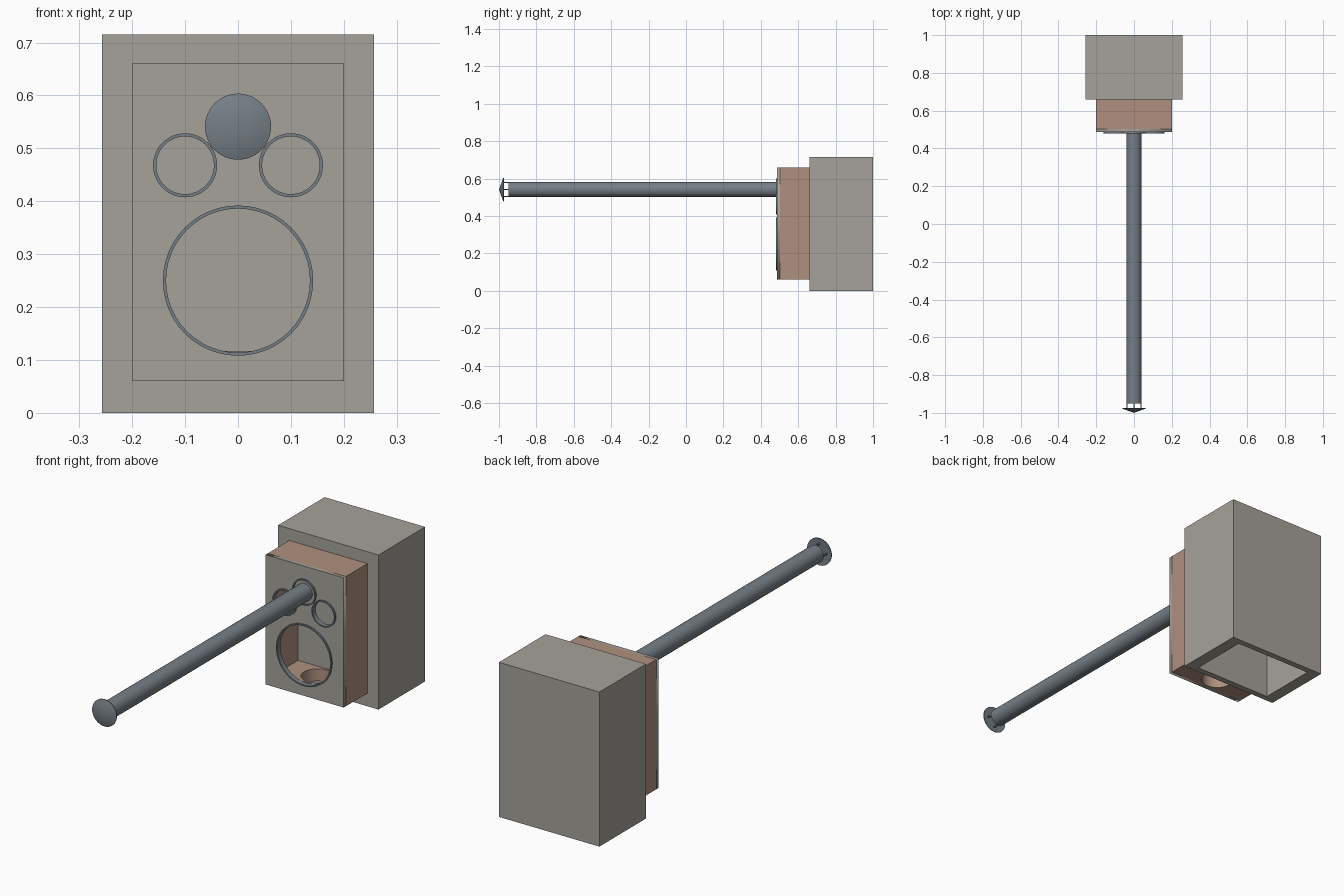
import bpy, bmesh, math
from mathutils import Matrix, Vector

if "Cube" in bpy.data.objects:
    bpy.data.objects.remove(bpy.data.objects["Cube"])


def material(name, rgb):
    m = bpy.data.materials.new(name)
    m.use_nodes = True
    m.diffuse_color = (*rgb, 1)
    m.node_tree.nodes["Principled BSDF"].inputs["Base Color"].default_value = (*rgb, 1)
    return m


GREY = material("warm_grey", (0.38, 0.36, 0.32))
BROWN = material("clay_brown", (0.43, 0.28, 0.21))
STEEL = material("blue_steel", (0.18, 0.215, 0.245))


def finish(name, bm, mat, smooth=False):
    bmesh.ops.recalc_face_normals(bm, faces=bm.faces)
    mesh = bpy.data.meshes.new(name)
    bm.to_mesh(mesh)
    bm.free()
    mesh.materials.append(mat)
    ob = bpy.data.objects.new(name, mesh)
    bpy.context.collection.objects.link(ob)
    if smooth:
        bpy.ops.object.select_all(action='DESELECT')
        ob.select_set(True)
        bpy.context.view_layer.objects.active = ob
        bpy.ops.object.shade_smooth_by_angle(angle=math.radians(35))
    return ob


def box_bmesh(lo, hi):
    lo, hi = Vector(lo), Vector(hi)
    bm = bmesh.new()
    bmesh.ops.create_cube(bm, size=1, matrix=Matrix.Translation((lo + hi) / 2)
                          @ Matrix.Diagonal((*(hi - lo), 1)))
    return bm


def lathe(name, profile, mat, x, z, steps=48):
    """Revolve a closed (radius, y) profile about an axis along y."""
    bm = bmesh.new()
    verts = [bm.verts.new((x + r, y, z)) for r, y in profile]
    edges = [bm.edges.new((verts[i - 1], verts[i])) for i in range(len(verts))]
    bmesh.ops.spin(bm, geom=verts + edges, cent=(x, 0, z), axis=(0, 1, 0),
                   angle=math.tau, steps=steps, use_merge=True)
    bmesh.ops.remove_doubles(bm, verts=bm.verts, dist=0.0001)
    return finish(name, bm, mat, True)


def ring(name, x, z, outer, inner, y0, y1, mat=STEEL):
    return lathe(name, [(inner, y0), (outer, y0), (outer, y1), (inner, y1)], mat, x, z)


def panel(name, width, height, holes, thickness, mat):
    """Flat rectangular panel with round holes (x, y, radius)."""
    cu = bpy.data.curves.new(name, 'CURVE')
    cu.dimensions, cu.fill_mode, cu.extrude = '2D', 'BOTH', thickness / 2
    outlines = [[(sx * width / 2, sy * height / 2)
                 for sx, sy in ((-1, -1), (1, -1), (1, 1), (-1, 1))]]
    for x, y, r in holes:
        outlines.append([(x + r * math.cos(i * math.tau / 48), y + r * math.sin(i * math.tau / 48))
                         for i in range(48)])
    for pts in outlines:
        sp = cu.splines.new('POLY')
        sp.points.add(len(pts) - 1)
        for p, co in zip(sp.points, pts):
            p.co = (*co, 0, 1)
        sp.use_cyclic_u = True
    cu.materials.append(mat)
    ob = bpy.data.objects.new(name, cu)
    bpy.context.collection.objects.link(ob)
    bpy.ops.object.select_all(action='DESELECT')
    ob.select_set(True)
    bpy.context.view_layer.objects.active = ob
    bpy.ops.object.convert(target='MESH')
    return bpy.context.view_layer.objects.active


# Rear housing: hollow box, open underneath
bm = box_bmesh((-0.257, 0.66, 0), (0.257, 1, 0.715))
bottom = min(bm.faces, key=lambda f: f.calc_center_median().z)
rim = bmesh.ops.extrude_discrete_faces(bm, faces=[bottom])["faces"][0]
bmesh.ops.scale(bm, vec=(0.78, 0.83, 1), verts=rim.verts,
                space=Matrix.Translation((0, -0.83, 0)))
ceiling = bmesh.ops.extrude_discrete_faces(bm, faces=[rim])["faces"][0]
bmesh.ops.translate(bm, vec=(0, 0, 0.67), verts=ceiling.verts)
finish("rear_housing", bm, GREY)

# Cabinet shell: two sides, a top and a floor with a round port
FRONT, BACK, BASE, TOP = 0.503, 0.66, 0.06, 0.66
for side, name in ((-1, "right"), (1, "left")):
    xs = sorted((side * 0.155, side * 0.2))
    finish("cabinet_side_" + name,
           box_bmesh((xs[0], FRONT, BASE), (xs[1], BACK, TOP)), BROWN)
finish("cabinet_top", box_bmesh((-0.155, FRONT, 0.61), (0.155, BACK, TOP)), BROWN)
floor = panel("cabinet_floor", 0.31, BACK - FRONT, [(0, 0, 0.07)], 0.057, BROWN)
floor.location = (0, (FRONT + BACK) / 2, BASE + 0.0285)

# Front plate with one large and two small openings
MID = (BASE + TOP) / 2
openings = [("large_rim", 0, 0.25, 0.142), ("right_small_rim", -0.1, 0.468, 0.0605),
            ("left_small_rim", 0.1, 0.468, 0.0605)]
plate = panel("front_plate", 0.4, TOP - BASE,
              [(x, z - MID, r - 0.004) for _, x, z, r in openings], 0.016, GREY)
plate.rotation_euler.x = math.pi / 2
plate.location = (0, 0.495, MID)
for name, x, z, r in openings:
    ring(name, x, z, r, r - 0.006, 0.48, 0.503)

# Long pipe with base collar
AXIS = 0.541
ring("pipe", 0, AXIS, 0.04, 0.036, -0.95, 0.50)
ring("pipe_collar", 0, AXIS, 0.06, 0.054, 0.48, 0.49)

# Conical end cap held on four struts
lathe("end_cap", [(0, -1), (0.0625, -0.977), (0.0625, -0.974), (0, -0.98)], STEEL, 0, AXIS)
for i in range(4):
    a = i * math.pi / 2
    x, z = 0.037 * math.cos(a), AXIS + 0.037 * math.sin(a)
    finish("cap_strut", box_bmesh((x - 0.003, -0.98, z - 0.003),
                                  (x + 0.003, -0.94, z + 0.003)), STEEL)
